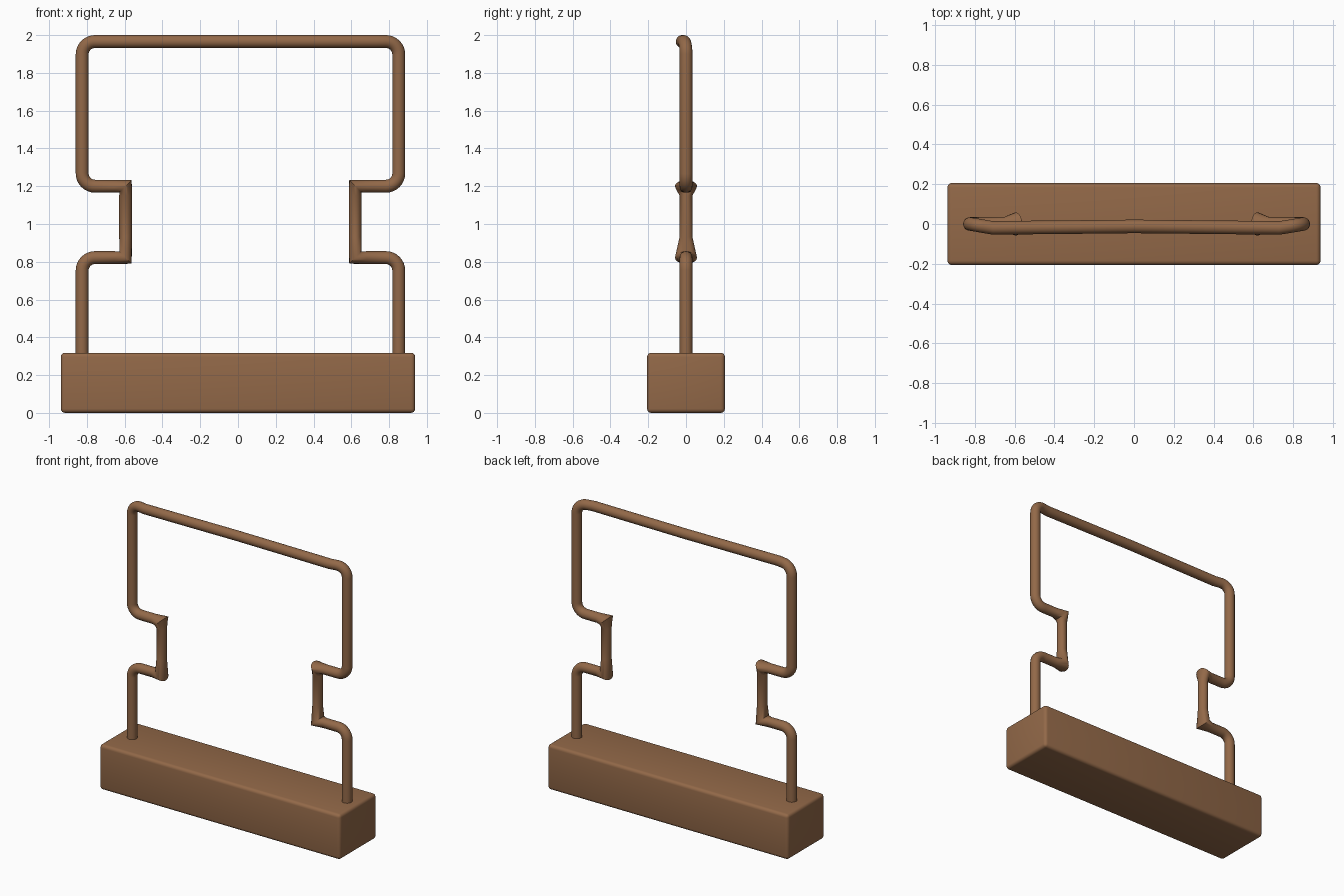
import bpy, bmesh, math
from mathutils import Vector

if "Cube" in bpy.data.objects:
    bpy.data.objects.remove(bpy.data.objects["Cube"])

wood = bpy.data.materials.new("warm brown")
wood.diffuse_color = (0.29, 0.14, 0.065, 1)
wood.use_nodes = True
wood.node_tree.nodes["Principled BSDF"].inputs["Base Color"].default_value = wood.diffuse_color
R, SIDES = 0.034, 20


def finish(name, bm, angle):
    bmesh.ops.recalc_face_normals(bm, faces=bm.faces)
    me = bpy.data.meshes.new(name)
    bm.to_mesh(me)
    bm.free()
    me.materials.append(wood)
    ob = bpy.data.objects.new(name, me)
    bpy.context.collection.objects.link(ob)
    bpy.ops.object.select_all(action='DESELECT')
    ob.select_set(True)
    bpy.context.view_layer.objects.active = ob
    bpy.ops.object.shade_smooth_by_angle(angle=math.radians(angle))
    return ob


def rounded(prev, cur, nxt, r, steps=8):
    """Arc that replaces a square corner; entries are (point, y width)."""
    a, b = (prev - cur).normalized(), (nxt - cur).normalized()
    c = cur + (a + b) * r
    out = []
    for i in range(steps + 1):
        t = math.pi / 2 * i / steps
        out.append((c - b * r * math.cos(t) - a * r * math.sin(t), 1.0))
    return out


def pinched(prev, cur, nxt):
    """Hard mitred corner that flares sideways, as in the inner notches."""
    out = []
    for other, first in ((prev, True), (nxt, False)):
        d = other - cur
        vertical = abs(d.z) > abs(d.x)
        far = (0.11 if cur.z < 1 else 0.05) if vertical else 0.06
        p = (cur + d.normalized() * far, 1.0)
        out.append(p)
        if first:
            out.append((cur.copy(), 1.72))
    return out


def sweep(name, path):
    bm = bmesh.new()
    rings = []
    for i, (p, wide) in enumerate(path):
        t0 = (p - path[max(i - 1, 0)][0]).normalized()
        t1 = (path[min(i + 1, len(path) - 1)][0] - p).normalized()
        t = (t0 + t1).normalized()
        n = Vector((-t.z, 0, t.x)).normalized()
        mitre = 1.0
        if t0.length and t1.length:
            mitre = min(1.33, 1 / max(0.5, t.dot(t1)))
        ring = []
        for k in range(SIDES):
            a = 2 * math.pi * k / SIDES
            ring.append(bm.verts.new(p + n * (R * mitre * math.cos(a))
                                     + Vector((0, R * wide * math.sin(a), 0))))
        rings.append(ring)
    for r0, r1 in zip(rings, rings[1:]):
        for k in range(SIDES):
            j = (k + 1) % SIDES
            bm.faces.new((r0[k], r0[j], r1[j], r1[k]))
    bm.faces.new(rings[0])
    bm.faces.new(rings[-1])
    return finish(name, bm, 50)


# base block
bm = bmesh.new()
bmesh.ops.create_cube(bm, size=1)
for v in bm.verts:
    v.co = Vector((v.co.x * 1.876, v.co.y * 0.412, (v.co.z + 0.5) * 0.318))
bmesh.ops.bevel(bm, geom=bm.edges[:], offset=0.022, segments=4,
                profile=0.5, affect='EDGES')
finish("base_block", bm, 40)

# bent tube frame: corners as (x, z, kind), going up the left side and down the right
half = [(0.838, 0.28, 'end'), (0.838, 0.822, 'round'), (0.608, 0.822, 'pinch'),
        (0.608, 1.2, 'pinch'), (0.838, 1.2, 'round'), (0.838, 1.966, 'round')]
SHIFT = 0.013
corners = [(-x + SHIFT, z, k) for x, z, k in half]
corners += [(x + SHIFT, z, k) for x, z, k in reversed(half)]
pts = [Vector((x, 0, z)) for x, z, k in corners]
path = []
for i, (x, z, kind) in enumerate(corners):
    if kind == 'end':
        path.append((pts[i], 1.0))
    elif kind == 'round':
        path += rounded(pts[i - 1], pts[i], pts[i + 1], 0.068)
    else:
        path += pinched(pts[i - 1], pts[i], pts[i + 1])
    if i == len(half) - 1:
        # extra points along the top rail
        path += [(Vector((px, 0, 1.966)), 1.0) for px in (-0.71, -0.35, 0, 0.35, 0.73)]

# top rail sags slightly towards the front
for p, w in path:
    if p.z > 1.89:
        ax = abs(p.x - SHIFT)
        if ax > 0.72:
            p.y = -0.02 * min(1, (0.838 - ax) / 0.118)
        else:
            p.y = -0.012 - 0.008 * (ax / 0.72)
sweep("bent_tube_frame", path)
